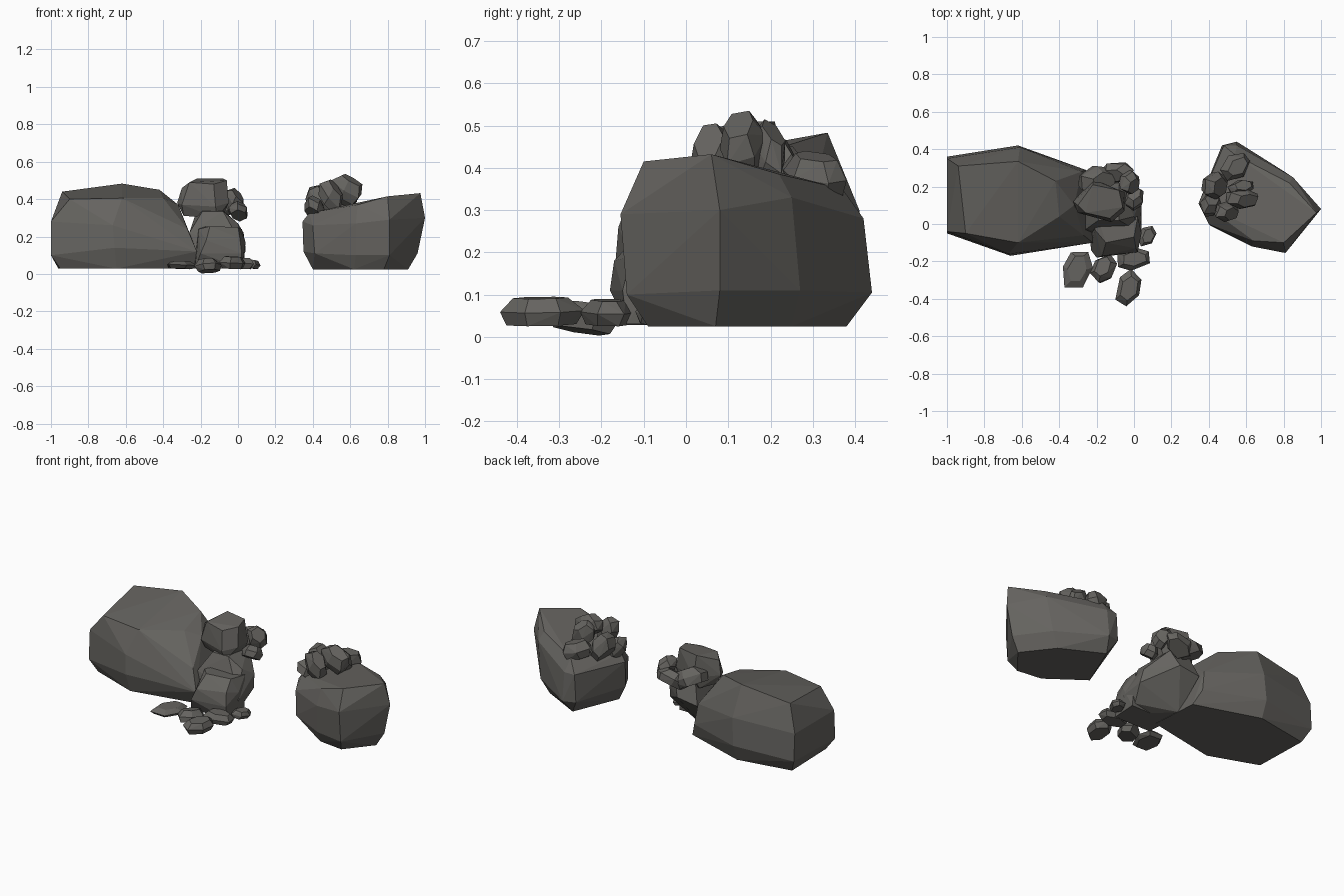
import bpy, bmesh, math, random
from mathutils import Vector, Euler

stone = bpy.data.materials.new("dark_stone")
stone.diffuse_color = (0.13, 0.125, 0.115, 1)


def hull(name, points):
    """Flat-faced convex stone around the given points."""
    bm = bmesh.new()
    for p in points:
        bm.verts.new(p)
    res = bmesh.ops.convex_hull(bm, input=bm.verts)
    junk = {g for g in res["geom_interior"] + res["geom_unused"]
            if isinstance(g, bmesh.types.BMVert) and g.is_valid}
    bmesh.ops.delete(bm, geom=list(junk), context='VERTS')
    bmesh.ops.dissolve_limit(bm, angle_limit=math.radians(4),
                             verts=bm.verts, edges=bm.edges)
    bmesh.ops.recalc_face_normals(bm, faces=bm.faces)
    mesh = bpy.data.meshes.new(name)
    bm.to_mesh(mesh)
    bm.free()
    mesh.materials.append(stone)
    ob = bpy.data.objects.new(name, mesh)
    bpy.context.collection.objects.link(ob)
    return ob


def stone_in_box(name, x, y, z, rot=(0, 0, 0), seed=1, sides=6, top=0.65):
    """Chipped stone from three rough rings, turned, then fitted to a box."""
    rnd = random.Random(seed)
    turn = Euler([math.radians(a) for a in rot]).to_matrix()
    pts = []
    for h, r in ((-0.5, 0.82), (0.0, 1.0), (0.5, top)):
        for i in range(sides):
            a = math.tau * i / sides + 0.4 + rnd.uniform(-.15, .15)
            k = r * rnd.uniform(0.93, 1.07)
            pts.append(turn @ Vector((k * math.cos(a) * 0.8, k * math.sin(a) * 0.6, h * 0.8)))
    for ax, (lo, hi) in enumerate((x, y, z)):
        a, b = min(p[ax] for p in pts), max(p[ax] for p in pts)
        for p in pts:
            p[ax] = lo + (p[ax] - a) / (b - a) * (hi - lo)
    return hull(name, pts)


# Left boulder: base, low belt, high belt and top rings
hull("left_boulder", [
    (-.96, .32, .028), (-.62, .38, .028), (-.22, .25, .028), (-.20, -.05, .028),
    (-.65, -.14, .028), (-.95, -.03, .028),
    (-1, .36, .11), (-.62, .42, .13), (-.26, .29, .12), (-.22, -.10, .12),
    (-.66, -.17, .14), (-1, -.05, .10),
    (-1, .35, .28), (-.61, .41, .30), (-.28, .28, .25), (-.27, -.06, .24),
    (-.67, -.16, .26), (-1, -.04, .28),
    (-.94, .31, .44), (-.62, .335, .483), (-.42, .23, .45), (-.32, .10, .37),
    (-.40, .04, .405), (-.62, -.10, .405), (-.90, -.05, .40)])

# Right boulder: base, two belts and the tilted top
hull("right_boulder", [
    (.40, .09, .025), (.52, .38, .025), (.77, .25, .025), (.91, .07, .025),
    (.78, -.09, .025), (.62, -.07, .025),
    (.35, .10, .12), (.47, .42, .11), (.55, .44, .105), (.82, .27, .11),
    (.96, .08, .11), (.81, -.14, .10), (.63, -.11, .10), (.41, -.01, .11),
    (.345, .11, .28), (.48, .42, .28), (.55, .42, .28), (.85, .25, .33),
    (1, .08, .30), (.81, -.155, .29), (.63, -.12, .27), (.40, .0, .26),
    (.38, .10, .325), (.54, .37, .35), (.83, .22, .385), (.975, .06, .432),
    (.80, -.10, .415), (.64, -.09, .37)])

# Central stack: leaning slab and block carrying smaller stones
hull("leaning_slab", [
    (-.25, -.06, .03), (-.02, -.06, .03), (.01, .02, .05), (-.22, .13, .03),
    (.04, -.05, .12), (.04, .10, .14), (.03, .12, .22), (-.12, .26, .24),
    (-.26, .26, .22), (-.26, -.03, .22), (-.19, .02, .335), (-.08, .02, .335),
    (.0, .04, .27), (-.08, .22, .34), (-.22, .22, .34)])
hull("front_block", [
    (-.23, -.14, .03), (.02, -.14, .03), (.03, .02, .03), (-.24, .02, .03),
    (-.20, -.18, .11), (.02, -.15, .11), (.04, -.05, .17),
    (-.17, -.17, .18), (.01, -.13, .19),
    (-.21, -.03, .24), (-.15, -.10, .255), (.0, -.07, .25), (.02, .04, .24), (-.20, .05, .25)])
hull("cap_stone", [
    (-.29, .09, .31), (-.11, .03, .30), (-.08, .17, .31), (-.24, .21, .31),
    (-.325, .12, .38), (-.30, .06, .37), (-.12, .01, .36), (-.05, .07, .38),
    (-.05, .17, .38), (-.22, .24, .38),
    (-.30, .10, .46), (-.26, .06, .49), (-.13, .03, .48), (-.06, .09, .50),
    (-.08, .18, .51), (-.22, .21, .51)])

# name, x, y, z range, rotation, seed
small = [
    ("stack_back_stone", (-.30, -.10), (.17, .31), (.30, .45), (20, 30, 20), 3),
    ("stack_rear_stone", (-.20, .0), (.22, .33), (.29, .42), (10, -30, 40), 4),
    ("stack_side_stone", (-.08, .03), (.16, .29), (.32, .46), (30, 40, 10), 5),
    ("stack_edge_stone", (-.05, .05), (.07, .20), (.28, .39), (-20, 30, 60), 6),
    ("perched_long_stone", (.36, .50), (.13, .28), (.29, .475), (15, 40, 10), 7),
    ("perched_low_stone", (.355, .47), (.04, .17), (.275, .42), (-20, 35, 30), 8),
    ("perched_front_stone", (.43, .56), (.01, .12), (.33, .505), (20, 40, 5), 9),
    ("perched_top_stone", (.49, .665), (.08, .19), (.37, .535), (15, 30, 0), 10),
    ("perched_mid_stone", (.50, .64), (.15, .235), (.35, .515), (-15, 25, 20), 11),
    ("perched_back_stone", (.46, .62), (.23, .38), (.32, .44), (10, 10, 50), 12),
    ("ground_stone_left", (-.38, -.22), (-.34, -.15), (.025, .07), (0, 5, 30), 13),
    ("ground_stone_middle", (-.235, -.09), (-.315, -.16), (.003, .085), (-15, 5, 50), 14),
    ("ground_stone_front", (-.10, .04), (-.44, -.24), (.025, .095), (5, 0, 60), 15),
    ("ground_stone_right", (-.09, .085), (-.25, -.12), (.025, .09), (0, 5, 10), 16),
    ("ground_stone_side", (.02, .12), (-.12, -.01), (.025, .08), (5, 10, 40), 17)]
for name, x, y, z, rot, seed in small:
    stone_in_box(name, x, y, z, rot, seed)
